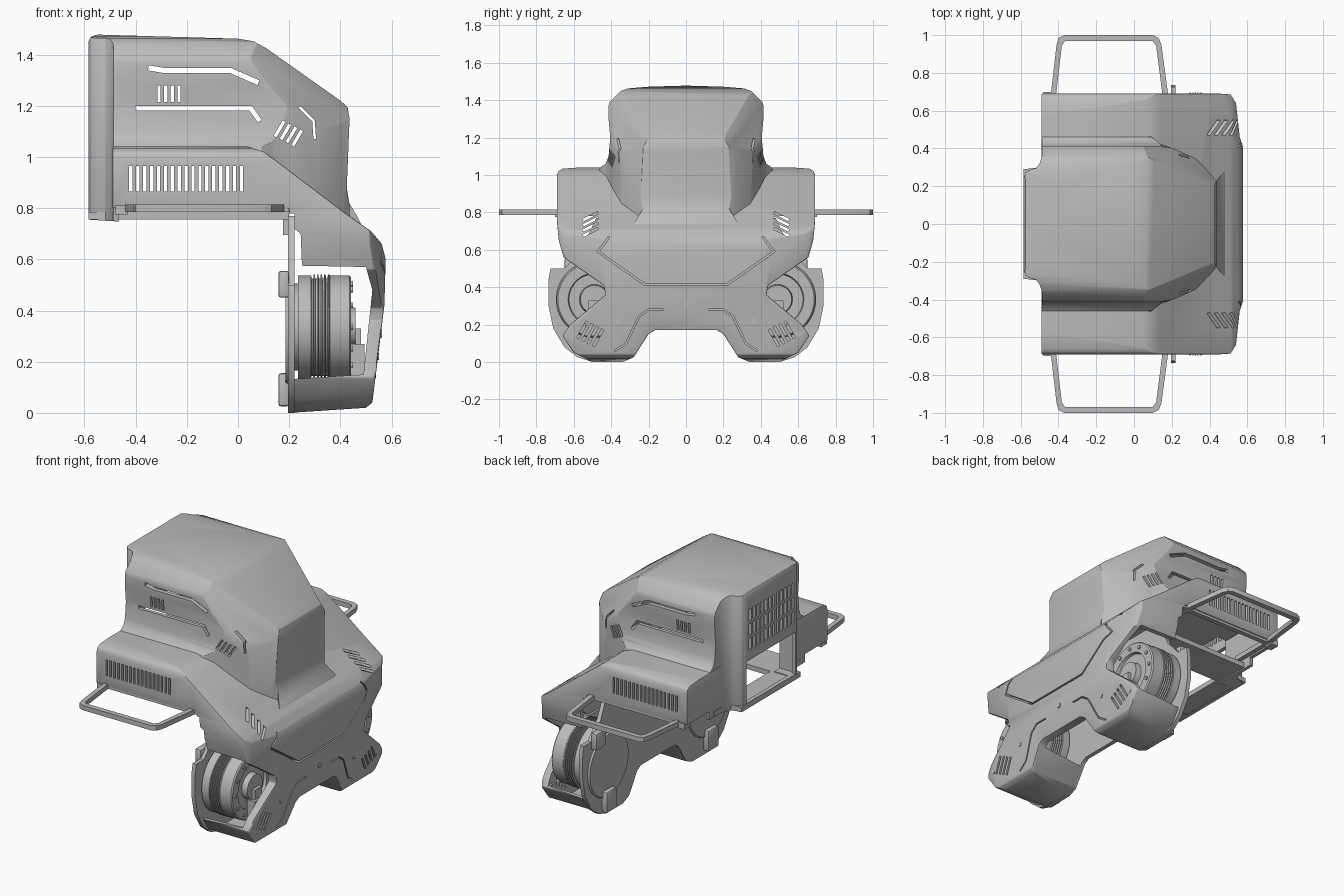
import bpy, bmesh, math
from mathutils import Vector

cube = bpy.data.objects.get("Cube")
if cube:
    bpy.data.objects.remove(cube)

grey = bpy.data.materials.new("plain_grey")
grey.use_nodes = True
grey.diffuse_color = (0.5, 0.5, 0.5, 1)
grey.node_tree.nodes["Principled BSDF"].inputs["Base Color"].default_value = (0.5, 0.5, 0.5, 1)
AXES = {"x": lambda u, v, w: (w, u, v), "y": lambda u, v, w: (u, w, v), "z": lambda u, v, w: (u, v, w)}


def finish(name, bm):
    bmesh.ops.recalc_face_normals(bm, faces=bm.faces)
    mesh = bpy.data.meshes.new(name)
    bm.to_mesh(mesh)
    bm.free()
    ob = bpy.data.objects.new(name, mesh)
    bpy.context.collection.objects.link(ob)
    mesh.materials.append(grey)
    return ob


def prism(name, polys, axis, lo, hi):
    """Extrude one outline, or a list of outlines, along an axis."""
    bm = bmesh.new()
    for poly in (polys if isinstance(polys[0], list) else [polys]):
        a = [bm.verts.new(AXES[axis](u, v, lo)) for u, v in poly]
        b = [bm.verts.new(AXES[axis](u, v, hi)) for u, v in poly]
        bm.faces.new(a)
        bm.faces.new(b)
        for i in range(len(a)):
            j = (i + 1) % len(a)
            bm.faces.new((a[i], a[j], b[j], b[i]))
    return finish(name, bm)


def rect(u0, u1, v0, v1):
    return [(u0, v0), (u1, v0), (u1, v1), (u0, v1)]


def box(name, x, y, z):
    return prism(name, rect(*x, *y), "z", *z)


def both(half):
    return half + [(-u, v) for u, v in reversed(half) if u > 0]


def wide(half):
    return half + [(u, -v) for u, v in reversed(half)]


def flip(poly):
    return [(-u, v) for u, v in poly]


def stroke(points, width):
    """Turn an open polyline into a thin outline with mitred corners."""
    pts = [Vector(p) for p in points]
    left, right = [], []
    for i, p in enumerate(pts):
        d0 = (p - pts[i - 1]).normalized() if i else (pts[1] - p).normalized()
        d1 = (pts[i + 1] - p).normalized() if i < len(pts) - 1 else d0
        t = (d0 + d1).normalized()
        n = Vector((-t.y, t.x)) * width / 2 / max(t.dot(d0), 0.4)
        left.append(tuple(p + n))
        right.append(tuple(p - n))
    return left + right[::-1]


def bake(ob):
    new = bpy.data.meshes.new_from_object(ob.evaluated_get(bpy.context.evaluated_depsgraph_get()))
    ob.modifiers.clear()
    ob.data = new


def carve(ob, cutter, mode="DIFFERENCE", keep=False):
    m = ob.modifiers.new("carve", "BOOLEAN")
    m.operation, m.object, m.solver = mode, cutter, "EXACT"
    bake(ob)
    if not keep:
        bpy.data.objects.remove(cutter)


def soften(ob, width, segments=2):
    m = ob.modifiers.new("soften", "BEVEL")
    m.width, m.segments, m.limit_method, m.angle_limit = width, segments, "ANGLE", math.radians(35)
    bake(ob)


def lathe(name, profile, centre, steps=64):
    """Solid of revolution about an x axis; profile is (x, radius)."""
    bm = bmesh.new()
    rings = []
    for x, r in profile:
        rings.append([bm.verts.new((x, centre[0] + r * math.cos(k * math.tau / steps),
                                    centre[1] + r * math.sin(k * math.tau / steps))) for k in range(steps)])
    for a, b in zip(rings, rings[1:]):
        for k in range(steps):
            j = (k + 1) % steps
            bm.faces.new((a[k], a[j], b[j], b[k]))
    bm.faces.new(rings[0])
    bm.faces.new(rings[-1])
    return finish(name, bm)


# Body shell: shoulders, chest and leg covers
body = prism("body_shell", [(-0.49, 1.04), (0.04, 1.04), (0.1, 1.02), (0.15, 0.985), (0.42, 0.78), (0.52, 0.71),
                            (0.562, 0.66), (0.577, 0.6), (0.572, 0.42), (0.525, 0.04), (0.5, 0.02), (0.2, 0),
                            (0.2, 0.8), (-0.49, 0.8)], "y", -0.8, 0.8)
carve(body, prism("cut", both([(0, 1.06), (0.45, 1.06), (0.5, 1.045), (0.66, 1.034), (0.682, 1.02), (0.69, 1.0),
                               (0.69, 0.75), (0.68, 0.65), (0.655, 0.56), (0.44, 0.41), (0.43, 0.36), (0.62, 0.2),
                               (0.66, 0.14), (0.6, 0.05), (0.5, 0), (0.34, 0), (0.28, 0.025), (0.2, 0.15),
                               (0.165, 0.17), (0, 0.17)]), "x", -0.7, 0.7), "INTERSECT")
carve(body, prism("cut", wide([(-0.6, 0.8), (0.48, 0.8), (0.515, 0.68), (0.54, 0.64), (0.56, 0.46), (0.58, 0.4)]),
                  "z", -0.1, 1.2), "INTERSECT")
soften(body, 0.018)
carve(body, prism("cut", [(0.1, 0.125), (0.49, 0.15), (0.525, 0.48), (0.5, 0.57), (0.25, 0.575), (0.245, 0.7),
                          (0.22, 0.72), (0.22, 0.78), (0.1, 0.78)], "y", -0.9, 0.9))
carve(body, prism("cut", both([(0, 0.2), (0.2, 0.2), (0.3, 0.04), (0.34, 0.025), (0.5, 0.025), (0.59, 0.07),
                               (0.65, 0.16), (0.62, 0.25), (0, 0.25)]), "x", 0.1, 0.48))
cavity = prism("cavity", [(-0.465, 1.0), (0.04, 1.0), (0.13, 0.95), (0.4, 0.75), (0.48, 0.685), (0.51, 0.64),
                          (0.515, 0.55), (0.2, 0.5), (0.2, 0.7), (-0.465, 0.7)], "y", -0.7, 0.7)
carve(cavity, prism("cut", both([(0, 1.01), (0.665, 1.01), (0.665, 0.75), (0.655, 0.65), (0.625, 0.56),
                                 (0.5, 0.48), (0, 0.48)]), "x", -0.7, 0.7), "INTERSECT")
carve(body, cavity, keep=True)
carve(body, box("cut", (-0.6, -0.4), (-0.26, 0.26), (0.7, 1.05)))

# Shoulder vents and chest grooves
carve(body, prism("cut", [rect(x, x + 0.013, 0.865, 0.965) for x in [-0.425 + 0.027 * i for i in range(17)]],
                  "y", -0.9, 0.9))
grooves = [stroke([(-0.41, 0.67), (-0.47, 0.59), (-0.22, 0.415), (0.22, 0.415), (0.47, 0.59), (0.41, 0.67)], 0.01)]
for i in range(4):
    s = 0.028 * i
    side = [stroke([(0.495 + s, 0.085 + s * 0.5), (0.445 + s, 0.175 + s * 0.5)], 0.013),
            stroke([(0.47, 0.715 + s), (0.55, 0.675 + s)], 0.013)]
    grooves += side + [flip(p) for p in side]
trim = stroke([(0.12, 0.28), (0.2, 0.28), (0.25, 0.245), (0.32, 0.1), (0.38, 0.06)], 0.008)
grooves += [trim, flip(trim)]
carve(body, prism("cut", grooves, "x", 0.36, 0.7))

# Hood with rear tower
hood = prism("hood", [(-0.585, 1.45), (-0.575, 1.47), (-0.55, 1.478), (0, 1.462), (0.06, 1.452), (0.11, 1.425),
                      (0.4, 1.22), (0.428, 1.195), (0.436, 1.15), (0.425, 0.88), (0.435, 0.82), (0.47, 0.76),
                      (0.5, 0.70), (0.3, 0.7), (-0.585, 0.755)], "y", -0.6, 0.6)
carve(hood, prism("cut", both([(0, 1.478), (0.2, 1.472), (0.31, 1.463), (0.35, 1.448), (0.408, 1.39),
                               (0.414, 1.37), (0.414, 1.3), (0.405, 1.2), (0.414, 1.1), (0.43, 1.06),
                               (0.46, 1.04), (0.48, 0.9), (0.48, 0.7), (0, 0.7)]), "x", -0.8, 0.8), "INTERSECT")
carve(hood, prism("cut", wide([(-0.585, 0.24), (-0.575, 0.27), (-0.55, 0.288), (-0.52, 0.295), (-0.5, 0.32),
                               (-0.487, 0.36), (-0.487, 0.47), (0.08, 0.47), (0.14, 0.425), (0.22, 0.395),
                               (0.33, 0.345), (0.41, 0.26), (0.435, 0.23), (0.5, 0.3)]), "z", 0.5, 1.6), "INTERSECT")

# Slanted chamfers beside the sloping windscreen
bm = bmesh.new()
bm.from_mesh(hood.data)
for s in (1, -1):
    cut = bmesh.ops.bisect_plane(bm, geom=bm.verts[:] + bm.edges[:] + bm.faces[:], clear_outer=True,
                                 plane_co=(0.08, 0.345 * s, 1.45), plane_no=(0.0263, 0.0312 * s, 0.019))
    bmesh.ops.holes_fill(bm, edges=[e for e in cut["geom_cut"] if isinstance(e, bmesh.types.BMEdge)])
bmesh.ops.recalc_face_normals(bm, faces=bm.faces)
bm.to_mesh(hood.data)
bm.free()
soften(hood, 0.012)

carve(hood, cavity)
carve(hood, prism("cut", [(-0.56, 1.43), (0, 1.42), (0.36, 1.17), (0.4, 1.12), (0.4, 0.7), (-0.56, 0.7)],
                  "y", -0.2, 0.2))
carve(hood, prism("cut", wide([(-0.46, 0.385), (0.1, 0.385), (0.2, 0.365), (0.31, 0.315), (0.39, 0.22)]),
                  "z", 0.7, 1.13))
carve(hood, box("cut", (-0.46, 0.05), (-0.385, 0.385), (0.7, 1.37)))
carve(hood, box("cut", (-0.56, -0.4), (-0.255, 0.255), (0.79, 1.42)))
carve(hood, box("cut", (-0.7, -0.5), (-0.24, 0.24), (0.79, 1.05)))

# Hood side slots and vents
slots = [stroke([(-0.35, 1.348), (-0.29, 1.338), (-0.03, 1.338), (0.08, 1.29)], 0.02),
         stroke([(-0.4, 1.19), (0.05, 1.19), (0.085, 1.14)], 0.018),
         stroke([(0.24, 1.195), (0.295, 1.14), (0.3, 1.07)], 0.01)]
for i in range(4):
    slots.append(rect(-0.315 + 0.026 * i, -0.302 + 0.026 * i, 1.215, 1.28))
    slots.append(stroke([(0.145 + 0.023 * i, 1.08 - 0.012 * i), (0.18 + 0.023 * i, 1.14 - 0.012 * i)], 0.013))
carve(hood, prism("cut", slots, "y", -0.7, 0.7))

# Rear grille
bars = [rect(-0.225 + 0.038 * i, -0.203 + 0.038 * i, z, z + 0.075)
        for i in range(12) for z in (1.11, 1.2, 1.29)]
carve(hood, prism("cut", bars, "x", -0.7, -0.5))

# Floor plate with opening
floor = prism("floor_plate", wide([(-0.585, 0.29), (-0.49, 0.3), (-0.49, 0.42), (0.2, 0.42)]), "z", 0.755, 0.785)
carve(floor, prism("cut", [rect(-0.44, -0.25, -0.2, 0.2), rect(0.05, 0.1, -0.25, -0.1),
                           rect(0.05, 0.1, 0.1, 0.25)], "z", 0.6, 0.9))

# Leg back plate
prism("leg_back_plate", both([(0, 0.77), (0.48, 0.77), (0.56, 0.6), (0.65, 0.5), (0.725, 0.5), (0.735, 0.44),
                              (0.735, 0.3), (0.71, 0.18), (0.65, 0.08), (0.58, 0.025), (0.5, 0), (0.34, 0),
                              (0.28, 0.025), (0.2, 0.15), (0.165, 0.17), (0, 0.17)]), "x", 0.195, 0.22)

# Wheel drum profile with a ribbed band
drum = [(0.21, 0.17), (0.235, 0.17), (0.235, 0.202), (0.285, 0.202)]
for i in range(5):
    x = 0.288 + 0.014 * i
    drum += [(x, 0.19), (x + 0.006, 0.19), (x + 0.007, 0.206), (x + 0.012, 0.206)]
drum += [(0.36, 0.202), (0.435, 0.202), (0.442, 0.195), (0.442, 0.14), (0.425, 0.135), (0.425, 0.08),
         (0.46, 0.075), (0.46, 0.03)]

for side, s in (("left", 1), ("right", -1)):
    y = 0.49 * s
    lathe("wheel_drum_" + side, drum, (y, 0.335))
    lathe("wheel_rear_disc_" + side, [(0.185, 0.19), (0.2, 0.2)], (y, 0.3))
    for k in range(12):
        a = k * math.tau / 12
        spot = (y + 0.17 * math.cos(a), 0.335 + 0.17 * math.sin(a))
        lathe("wheel_bolt_" + side, [(0.44, 0.011), (0.449, 0.011)], spot, 12)
    # Leg brackets and cable blocks
    for part, by, z in (("lower", 0.5, (0.025, 0.155)), ("upper", 0.6, (0.45, 0.555))):
        soften(box(part + "_bracket_" + side, (0.158, 0.2), sorted((s * (by - 0.05), s * (by + 0.05))), z), 0.01)
    box("hub_block_" + side, (0.44, 0.495), sorted((s * 0.42, s * 0.54)), (0.14, 0.27))
    box("hub_connector_" + side, (0.44, 0.48), sorted((s * 0.45, s * 0.52)), (0.26, 0.33))
    box("frame_rib_" + side, (0.175, 0.2), sorted((s * 0.25, s * 0.4)), (0.695, 0.755))
    # Side handle
    outer = [(-0.44, 0.4), (-0.44, 0.69), (-0.41, 0.95), (-0.4, 0.985), (-0.37, 1), (0.1, 1), (0.13, 0.985),
             (0.145, 0.95), (0.18, 0.69), (0.18, 0.4)]
    inner = [(0.15, 0.4), (0.15, 0.69), (0.117, 0.945), (0.1, 0.968), (-0.365, 0.968), (-0.382, 0.945),
             (-0.412, 0.69), (-0.412, 0.4)]
    prism("handle_" + side, [(x, yy * s) for x, yy in outer + inner], "z", 0.785, 0.815)
    box("handle_rail_" + side, (-0.47, 0.21), sorted((s * 0.655, s * 0.685)), (0.785, 0.815))
    box("handle_block_" + side, (-0.48, -0.43), sorted((s * 0.64, s * 0.7)), (0.775, 0.81))
    # Cover bolts
    for by, bz, bx in ((0.36, 0.22, 0.546), (0.6, 0.15, 0.536)):
        lathe("cover_bolt_" + side, [(bx - 0.02, 0.014), (bx + 0.004, 0.014), (bx + 0.004, 0.007)], (by * s, bz), 16)
lathe("centre_bolt", [(0.54, 0.015), (0.563, 0.015), (0.563, 0.007)], (0, 0.31), 16)

# Shading
bpy.ops.object.select_all(action="DESELECT")
for ob in bpy.context.scene.objects:
    if ob.type == "MESH":
        ob.select_set(True)
        bpy.context.view_layer.objects.active = ob
bpy.ops.object.shade_smooth_by_angle(angle=math.radians(32))
